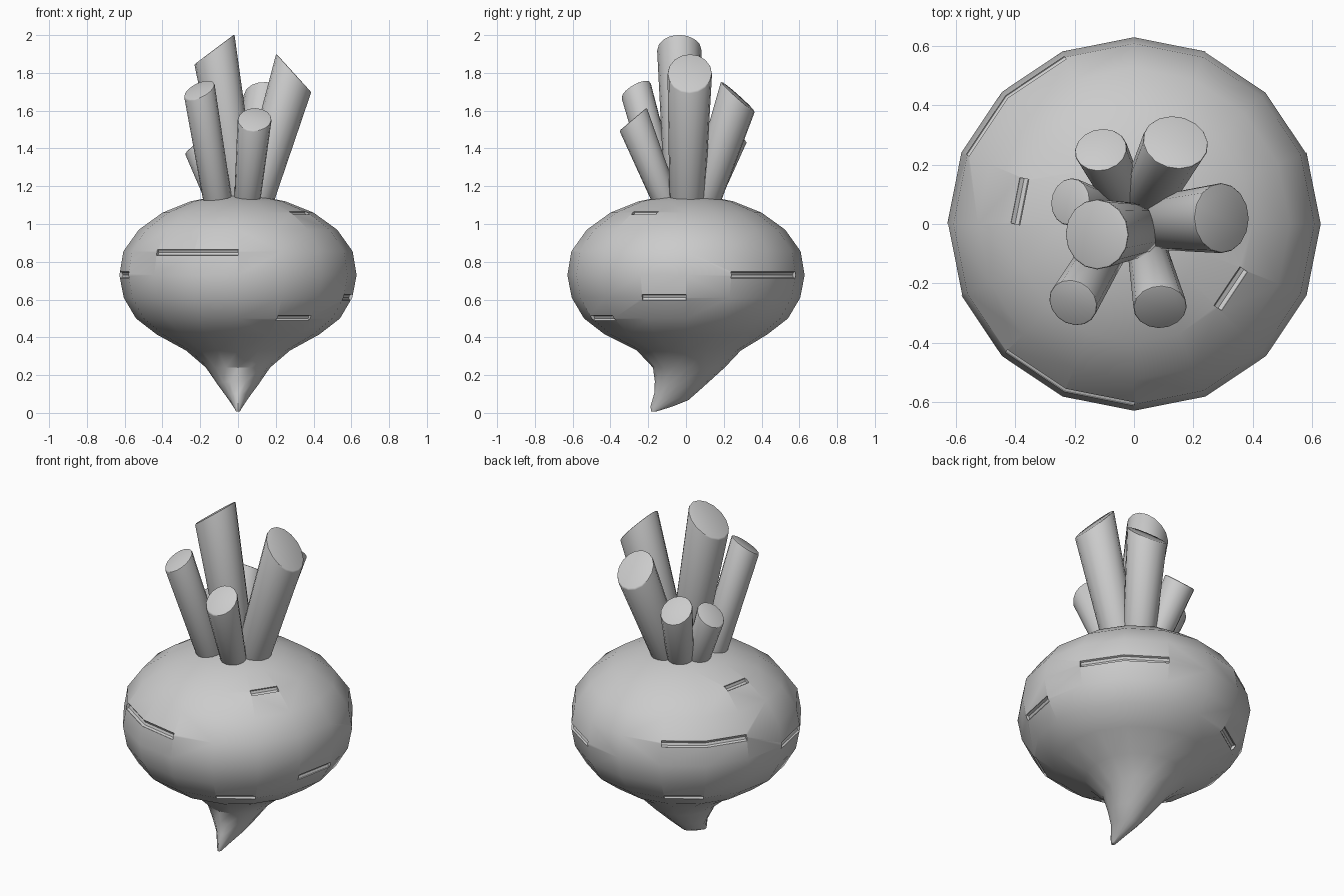
import bpy, bmesh, math
from mathutils import Vector

cube = bpy.data.objects.get("Cube")
if cube:
    bpy.data.objects.remove(cube, do_unlink=True)

SIDES = 16
GREY = (0.6, 0.6, 0.6, 1)

mat = bpy.data.materials.new("plain grey")
mat.use_nodes = True
mat.diffuse_color = GREY
mat.node_tree.nodes["Principled BSDF"].inputs["Base Color"].default_value = GREY


def add_object(name, mesh):
    ob = bpy.data.objects.new(name, mesh)
    bpy.context.collection.objects.link(ob)
    return ob


def loft(name, rings):
    """Skin a list of closed rings and cap both ends."""
    bm = bmesh.new()
    loops = [[bm.verts.new(p) for p in ring] for ring in rings]
    for low, high in zip(loops, loops[1:]):
        for i in range(len(low)):
            j = (i + 1) % len(low)
            bm.faces.new((low[i], low[j], high[j], high[i]))
    bm.faces.new(loops[0][::-1])
    bm.faces.new(loops[-1])
    bmesh.ops.recalc_face_normals(bm, faces=bm.faces)
    mesh = bpy.data.meshes.new(name)
    bm.to_mesh(mesh)
    bm.free()
    mesh.materials.append(mat)
    return add_object(name, mesh)


def apply_modifiers(ob):
    deps = bpy.context.evaluated_depsgraph_get()
    ob_mesh = bpy.data.meshes.new_from_object(ob.evaluated_get(deps))
    ob.modifiers.clear()
    ob.data = ob_mesh


def smooth(ob, degrees):
    bpy.ops.object.select_all(action='DESELECT')
    ob.select_set(True)
    bpy.context.view_layer.objects.active = ob
    bpy.ops.object.shade_smooth_by_angle(angle=math.radians(degrees))


# Root body: height, half width, half depth, centre y, lean of the ring
PROFILE = [
    (0.008, 0.010, 0.015, -0.170, 0), (0.035, 0.026, 0.060, -0.128, 0),
    (0.085, 0.060, 0.090, -0.078, -0.2), (0.15, 0.108, 0.125, -0.040, -0.15),
    (0.24, 0.170, 0.190, 0.015, 0), (0.33, 0.275, 0.275, 0.015, 0),
    (0.415, 0.430, 0.430, 0, 0), (0.50, 0.540, 0.540, 0, 0),
    (0.61, 0.605, 0.605, 0, 0), (0.73, 0.628, 0.628, 0, 0),
    (0.855, 0.607, 0.607, 0, 0), (0.97, 0.525, 0.525, 0, 0),
    (1.06, 0.400, 0.400, 0, 0), (1.12, 0.250, 0.250, 0, 0),
    (1.15, 0.100, 0.100, 0, 0),
]


def body_ring(z, rx, ry, cy, lean):
    ring = []
    for i in range(SIDES):
        a = math.tau * i / SIDES
        y = ry * math.sin(a)
        ring.append((rx * math.cos(a), cy + y, z + lean * y))
    return ring


body = loft("root_body", [body_ring(*row) for row in PROFILE])

# Engraved scratches: height, radius, first side and number of sides crossed
SCRATCHES = [
    (0.85, 0.608, 10, 2), (0.85, 0.608, 5, 2), (0.73, 0.628, 1, 2),
    (0.73, 0.628, 8, 1), (0.61, 0.605, 15, 1), (0.50, 0.540, 13, 1),
    (0.50, 0.540, 5, 1), (1.06, 0.400, 14, 1), (1.06, 0.400, 7, 1),
]
cutters = []
for z, r, first, count in SCRATCHES:
    curve = bpy.data.curves.new("scratch_path", 'CURVE')
    curve.dimensions = '3D'
    curve.bevel_depth = 0.019
    curve.bevel_resolution = 2
    curve.use_fill_caps = True
    line = curve.splines.new('POLY')
    line.points.add(count)
    for k, point in enumerate(line.points):
        a = math.tau * (first + k) / SIDES
        point.co = (r * math.cos(a), r * math.sin(a), z, 1)
    cutter = add_object("scratch_cutter", curve)
    bpy.context.view_layer.update()
    deps = bpy.context.evaluated_depsgraph_get()
    mesh = bpy.data.meshes.new_from_object(cutter.evaluated_get(deps))
    bpy.data.objects.remove(cutter, do_unlink=True)
    mesh.materials.clear()
    mesh.materials.append(mat)
    cutter = add_object("scratch_cutter", mesh)
    cutter.hide_render = True
    cutters.append(cutter)
    cut = body.modifiers.new("scratch", 'BOOLEAN')
    cut.operation = 'DIFFERENCE'
    cut.solver = 'EXACT'
    cut.object = cutter
bpy.context.view_layer.update()
apply_modifiers(body)
for cutter in cutters:
    bpy.data.objects.remove(cutter, do_unlink=True)
smooth(body, 35)


# Cut stems: tapered round stalks with a slanted top
def stem(name, base, top, r0, r1, slope_x, slope_y):
    base, top = Vector((*base, 1.08)), Vector(top)
    axis = (top - base).normalized()
    u = Vector((0, 1, 0)).cross(axis).normalized()
    v = axis.cross(u)
    low, high = [], []
    for i in range(SIDES):
        a = math.tau * i / SIDES
        d = u * math.cos(a) + v * math.sin(a)
        low.append(base + d * r0)
        p = d * r1
        rise = slope_x * p.x + slope_y * p.y - p.z
        t = rise / (axis.z - slope_x * axis.x - slope_y * axis.y)
        high.append(top + p + axis * t)
    ob = loft(name, [low, high])
    bevel = ob.modifiers.new("rim", 'BEVEL')
    bevel.width = 0.007
    bevel.segments = 2
    bevel.limit_method = 'ANGLE'
    bevel.angle_limit = math.radians(40)
    bpy.context.view_layer.update()
    apply_modifiers(ob)
    smooth(ob, 35)


stem("tall_stem", (0.02, -0.02), (-0.125, -0.035, 1.925), 0.09, 0.118, 0.75, 0)
stem("left_stem", (0.08, 0.005), (0.295, 0.02, 1.80), 0.092, 0.118, -1.1, 0)
stem("front_right_stem", (-0.1, -0.09), (-0.205, -0.265, 1.71), 0.075, 0.085, 0.45, 0.55)
stem("front_stem", (0.045, -0.09), (0.088, -0.28, 1.555), 0.067, 0.09, 0, 0.85)
stem("back_left_stem", (0.04, 0.08), (0.14, 0.275, 1.675), 0.085, 0.11, -0.1, -0.9)
stem("back_right_stem", (-0.03, 0.085), (-0.112, 0.25, 1.49), 0.07, 0.088, 0.1, -0.8)
stem("right_stem", (-0.085, 0.035), (-0.215, 0.075, 1.425), 0.065, 0.08, 0.8, -0.1)
